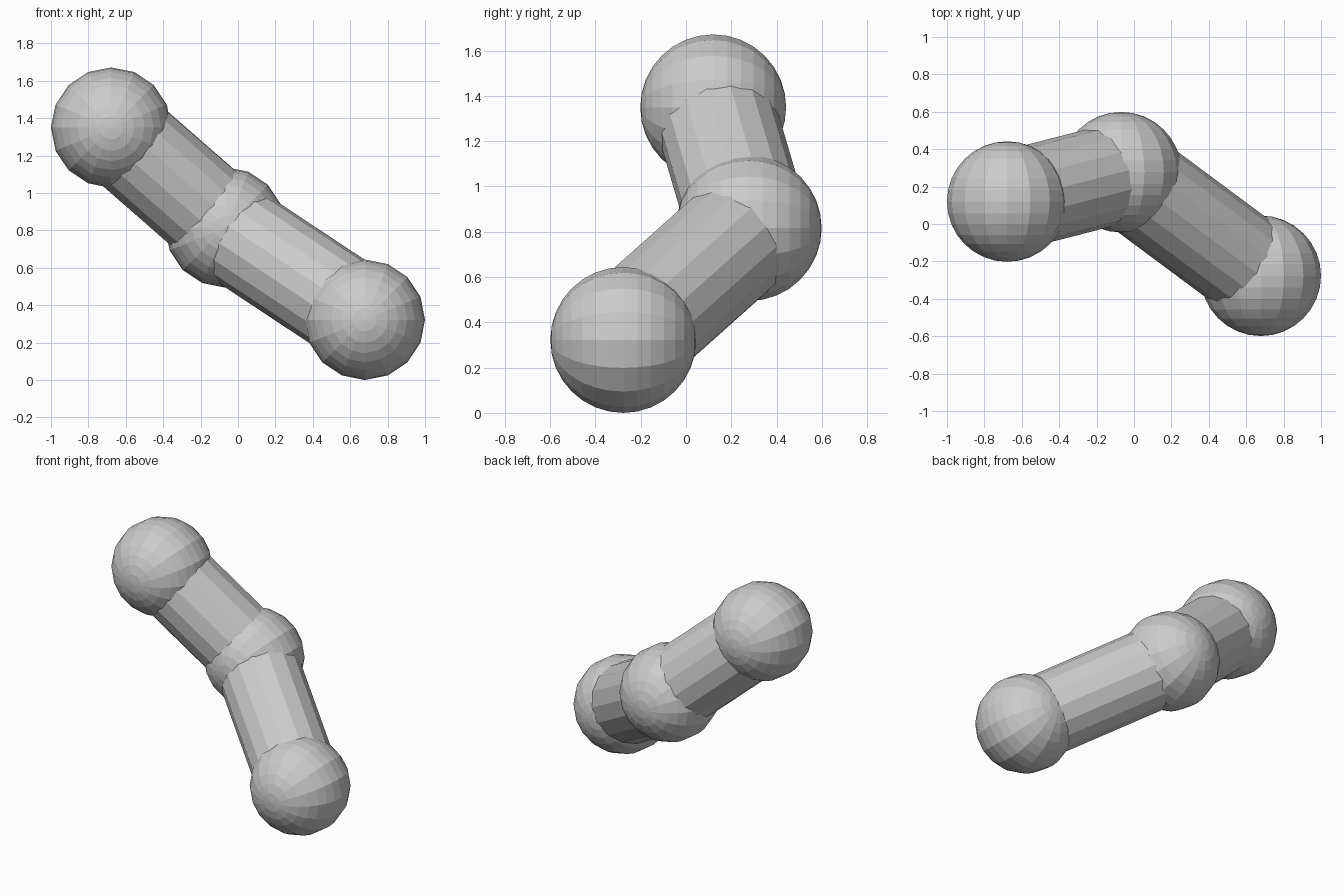
import bpy, math
from mathutils import Vector

if "Cube" in bpy.data.objects:
    bpy.data.objects.remove(bpy.data.objects["Cube"])

BALL_R, TUBE_R, SIDES, RINGS = 0.322, 0.268, 16, 16
joints = {
    "upper_ball": Vector((-0.678, 0.12, 1.349)),
    "middle_ball": Vector((-0.068, 0.277, 0.816)),
    "lower_ball": Vector((0.678, -0.277, 0.322)),
}


def ball(name, centre):
    # poles point front to back
    bpy.ops.mesh.primitive_uv_sphere_add(segments=SIDES, ring_count=RINGS, radius=BALL_R,
                                         location=centre, rotation=(math.pi / 2, 0, 0))
    bpy.context.object.name = name


def tube(name, a, b):
    d = b - a
    bpy.ops.mesh.primitive_cylinder_add(vertices=SIDES, radius=TUBE_R, depth=d.length,
                                        location=(a + b) / 2,
                                        rotation=d.to_track_quat('Z', 'Y').to_euler())
    bpy.context.object.name = name


# Three joint balls
for name, centre in joints.items():
    ball(name, centre)

# Two connecting tubes
tube("upper_tube", joints["upper_ball"], joints["middle_ball"])
tube("lower_tube", joints["middle_ball"], joints["lower_ball"])
